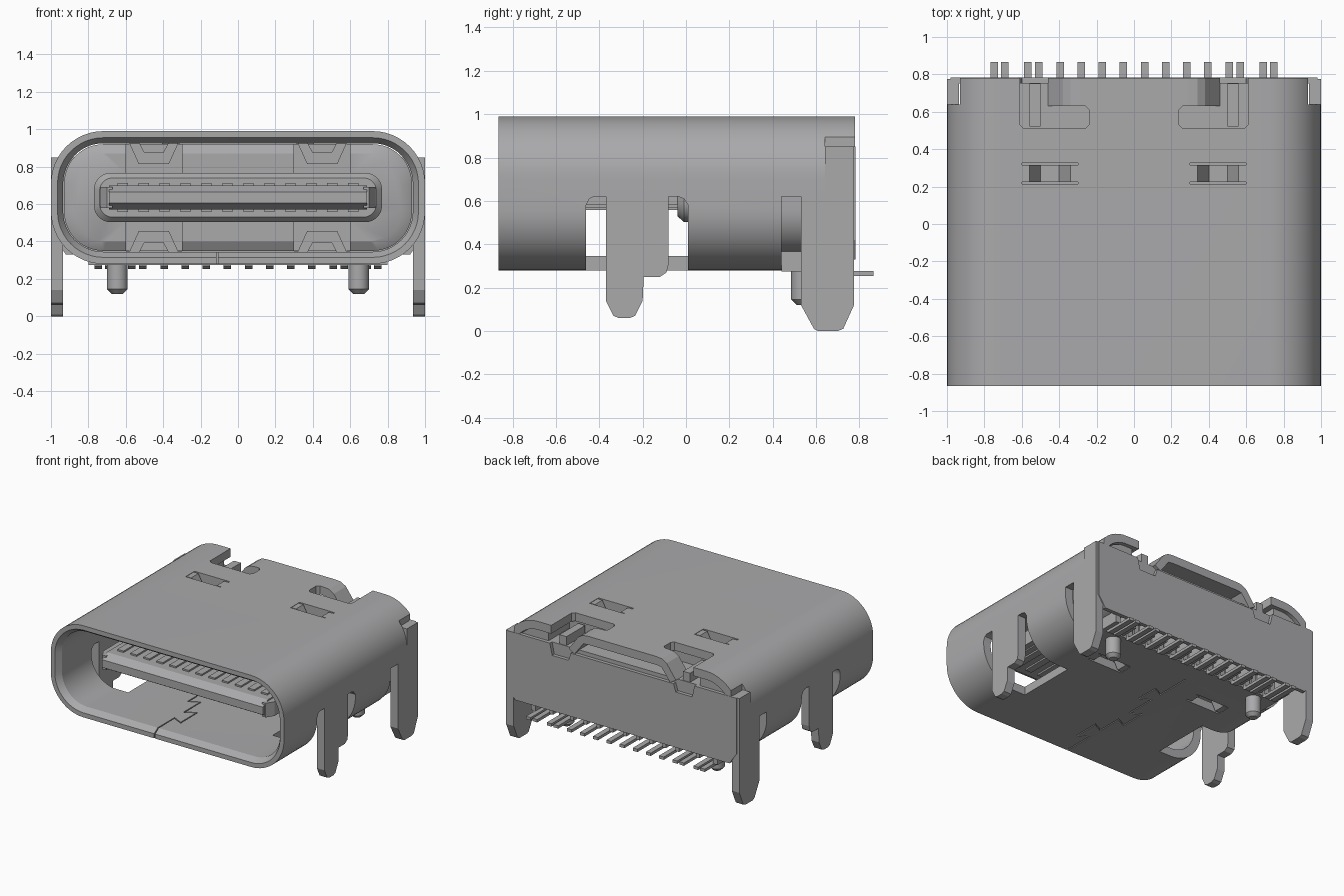
import bpy, bmesh, math
from mathutils import Vector

old = bpy.data.objects.get("Cube")
if old:
    bpy.data.objects.remove(old, do_unlink=True)

grey = bpy.data.materials.new("metal grey")
grey.use_nodes = True
colour = (0.4, 0.4, 0.41, 1)
grey.diffuse_color = colour
grey.node_tree.nodes["Principled BSDF"].inputs["Base Color"].default_value = colour
MID = 0.635  # height of the shell's centre line


def finish(name, bm):
    bmesh.ops.recalc_face_normals(bm, faces=bm.faces)
    mesh = bpy.data.meshes.new(name)
    bm.to_mesh(mesh)
    bm.free()
    mesh.materials.append(grey)
    obj = bpy.data.objects.new(name, mesh)
    bpy.context.collection.objects.link(obj)
    return obj


def prism(name, pts, axis, a, b):
    """Extrude a 2D outline along an axis from a to b."""
    place = {"x": lambda p, t: (t, p[0], p[1]),
             "y": lambda p, t: (p[0], t, p[1]),
             "z": lambda p, t: (p[0], p[1], t)}[axis]
    bm = bmesh.new()
    lo = [bm.verts.new(place(p, a)) for p in pts]
    hi = [bm.verts.new(place(p, b)) for p in pts]
    bm.faces.new(lo)
    bm.faces.new(hi)
    for i in range(len(pts)):
        j = (i + 1) % len(pts)
        bm.faces.new((lo[i], lo[j], hi[j], hi[i]))
    return finish(name, bm)


def box(name, x0, x1, y0, y1, z0, z1):
    return prism(name, [(x0, y0), (x1, y0), (x1, y1), (x0, y1)], "z", z0, z1)


def loft(name, rings, hollow=False):
    """Join rounded rectangles (y, half width, half height, radius)."""
    bm = bmesh.new()
    loops = []
    for y, hx, hz, r in rings:
        loop = []
        for k, (sx, sz) in enumerate([(1, 1), (-1, 1), (-1, -1), (1, -1)]):
            for i in range(13):
                t = math.pi / 2 * (k + i / 12)
                loop.append(bm.verts.new((sx * (hx - r) + r * math.cos(t), y,
                                          MID + sz * (hz - r) + r * math.sin(t))))
        loops.append(loop)
    pairs = list(zip(loops, loops[1:]))
    if hollow:
        pairs.append((loops[-1], loops[0]))
    else:
        bm.faces.new(loops[0])
        bm.faces.new(loops[-1])
    for a, b in pairs:
        for i in range(len(a)):
            j = (i + 1) % len(a)
            bm.faces.new((a[i], a[j], b[j], b[i]))
    return finish(name, bm)


def cut(obj, *cutters):
    for c in cutters:
        mod = obj.modifiers.new("cut", "BOOLEAN")
        mod.operation = "DIFFERENCE"
        mod.solver = "EXACT"
        mod.object = c
        bpy.context.view_layer.objects.active = obj
        bpy.ops.object.modifier_apply(modifier=mod.name)
        bpy.data.objects.remove(c, do_unlink=True)


def smooth(obj):
    bpy.ops.object.select_all(action="DESELECT")
    obj.select_set(True)
    bpy.context.view_layer.objects.active = obj
    bpy.ops.object.shade_smooth_by_angle(angle=math.radians(30))


def flip(pts, s):
    return [(s * x, z) for x, z in pts]


# Outer shell: hollow rounded tube with a chamfered mouth
shell = loft("shell", [(-0.865, 1, 0.355, 0.28), (0.78, 1, 0.355, 0.28),
                       (0.78, 0.935, 0.29, 0.215), (-0.82, 0.935, 0.29, 0.215),
                       (-0.865, 0.965, 0.32, 0.245)], hollow=True)
# Plastic housing filling the rear of the shell
housing = loft("housing", [(0.2, 0.875, 0.235, 0.17), (0.23, 0.93, 0.285, 0.21),
                           (0.755, 0.93, 0.285, 0.21)])

slot = [(-0.46, 0.2), (0.01, 0.2), (0.01, 0.58), (-0.01, 0.61), (-0.035, 0.62),
        (-0.425, 0.62), (-0.445, 0.61), (-0.46, 0.58)]
front_leg = [(-0.37, 0.62), (-0.37, 0.14), (-0.335, 0.07), (-0.31, 0.06), (-0.26, 0.06),
             (-0.235, 0.07), (-0.2, 0.14), (-0.195, 0.25), (-0.12, 0.25), (-0.09, 0.27),
             (-0.08, 0.31), (-0.08, 0.62)]
rear_leg = [(0.53, 0.62), (0.53, 0.12), (0.59, 0.01), (0.61, 0), (0.7, 0), (0.725, 0.01),
            (0.775, 0.12), (0.775, 0.64), (0.53, 0.64)]
spring = [(0.3, 0.987), (0.34, 0.987), (0.4, 0.875), (0.5, 0.875), (0.56, 0.987), (0.6, 0.987),
          (0.6, 0.923), (0.58, 0.923), (0.53, 0.813), (0.37, 0.813), (0.32, 0.923), (0.3, 0.923)]
top_notch = [(0.24, 0.53), (0.26, 0.51), (0.59, 0.51), (0.61, 0.53), (0.61, 0.9),
             (0.29, 0.9), (0.29, 0.63), (0.26, 0.63), (0.24, 0.61)]

# Underside and rear corner openings
cut(shell, box("rear_cut", -1.1, 1.1, 0.44, 0.9, 0.2, 0.62))
for s, side in ((1, "left"), (-1, "right")):
    cut(shell, prism("slot_cut", slot, "x", s * 0.62, s * 1.1),
        prism("notch_cut", flip(top_notch, s), "z", 0.8, 1.1),
        box("corner_cut", s * 0.93, s * 1.1, 0.64, 0.9, 0.5, 0.9))
    prism(side + "_front_leg", front_leg, "x", s * 0.935, s)
    prism(side + "_rear_leg", rear_leg, "x", s * 0.935, s)
    box(side + "_rear_wing", s * 0.935, s, 0.64, 0.775, 0.64, 0.85)
    # Pressed retention springs above and below
    for up, level in ((1, "upper"), (-1, "lower")):
        pts = [(s * x, MID + up * (z - MID)) for x, z in spring]
        z0, z1 = MID + up * 0.25, MID + up * 0.4
        cut(shell, box("spring_cut", s * 0.3, s * 0.6, 0.215, 0.325, z0, z1))
        cut(housing, box("channel_cut", s * 0.3, s * 0.6, 0.1, 0.36,
                         MID + up * 0.13, z1))
        prism(f"{side}_{level}_spring", pts, "y", 0.225, 0.315)

# Interlocking seam under the shell
half = [(-0.11, -0.9), (-0.11, -0.62), (-0.03, -0.66), (-0.03, -0.46), (-0.11, -0.5),
        (-0.11, -0.3), (-0.19, -0.34), (-0.19, -0.14), (-0.11, -0.18), (-0.11, 0.06),
        (-0.03, 0.02), (-0.03, 0.2), (-0.11, 0.16), (-0.11, 0.5)]
for a, b in zip(half, half[1:]):
    p, q = Vector(a), Vector(b)
    d = (q - p).normalized() * 0.004
    n = Vector((-d.y, d.x))
    quad = [p - d - n, q + d - n, q + d + n, p - d + n]
    cut(shell, prism("seam_cut", quad, "z", 0.2, 0.4))
smooth(shell)

# Rear top flap with bent-down ends
flap = [(0.29, 0.99), (0.34, 0.985), (0.38, 0.96), (0.46, 0.85), (0.41, 0.82),
        (0.335, 0.92), (0.29, 0.925)]
for s, side in ((1, "left"), (-1, "right")):
    prism(side + "_flap_bend", flip(flap, s), "y", 0.63, 0.78)

# Housing relief, underside block and pin chamber
cut(housing, box("roof_cut", -0.65, 0.65, 0.5, 0.9, 0.85, 1.1),
    box("pin_cut", -0.76, 0.76, 0.62, 0.9, 0.2, 0.42))
smooth(housing)
box("housing_foot", -0.8, 0.8, 0.44, 0.62, 0.275, 0.42)
for s, side in ((1, "left"), (-1, "right")):
    box(side + "_foot_cheek", s * 0.76, s * 0.8, 0.6, 0.755, 0.275, 0.42)
    box(side + "_roof_step", s * 0.5, s * 0.56, 0.52, 0.75, 0.84, 0.92)
    # Locating pegs with chamfered tips
    bm = bmesh.new()
    bmesh.ops.create_cone(bm, cap_ends=True, segments=32, radius1=0.055, radius2=0.055, depth=0.2)
    tip = [e for e in bm.edges if all(v.co.z < 0 for v in e.verts)]
    bmesh.ops.bevel(bm, geom=tip, offset=0.025, segments=1, affect="EDGES")
    bmesh.ops.translate(bm, verts=bm.verts, vec=(s * 0.645, 0.54, 0.22))
    smooth(finish(side + "_locating_peg", bm))

# Back cover plate
cover = [(0.92, 0.33), (0.98, 0.42), (0.98, 0.85), (0.62, 0.85), (0.6, 0.76),
         (0.46, 0.76), (0.44, 0.82)]
prism("back_cover", cover + flip(cover[::-1], -1), "y", 0.752, 0.782)

# Solder pins and the ribs between them
pins = [0.057, 0.17, 0.283, 0.395, 0.51, 0.568, 0.69, 0.747]
pin_side = [(0.61, 0.43), (0.61, 0.27), (0.63, 0.254), (0.865, 0.254), (0.865, 0.276),
            (0.645, 0.276), (0.635, 0.285), (0.635, 0.43)]
for s in (1, -1):
    for x in pins:
        prism("solder_pin", pin_side, "x", s * x - 0.02, s * x + 0.02)
    for a, b in zip(pins, pins[1:]):
        if b - a > 0.1:
            m = s * (a + b) / 2
            box("pin_rib", m - 0.015, m + 0.015, 0.6, 0.752, 0.285, 0.43)
box("centre_rib", -0.015, 0.015, 0.6, 0.752, 0.285, 0.43)

# Tongue with stepped base, contacts and side latches
smooth(loft("tongue_base", [(-0.04, 0.74, 0.105, 0.07), (-0.01, 0.77, 0.132, 0.09),
                            (0.25, 0.77, 0.132, 0.09)]))
tongue = [(-0.68, 0.605), (-0.68, 0.665), (-0.62, 0.7), (0.2, 0.7), (0.2, 0.57), (-0.62, 0.57)]
prism("tongue", tongue, "x", -0.69, 0.69)
latch = [(0.67, -0.66), (0.7, -0.66), (0.735, -0.6), (0.735, 0.1), (0.67, 0.1)]
for s, side in ((1, "left"), (-1, "right")):
    prism(side + "_latch_plate", flip(latch, s), "z", 0.58, 0.69)
for i in range(12):
    x = (i - 5.5) * 0.112
    box("upper_contact", x - 0.027, x + 0.027, -0.56, 0, 0.69, 0.712)
    box("lower_contact", x - 0.027, x + 0.027, -0.56, 0, 0.558, 0.58)
